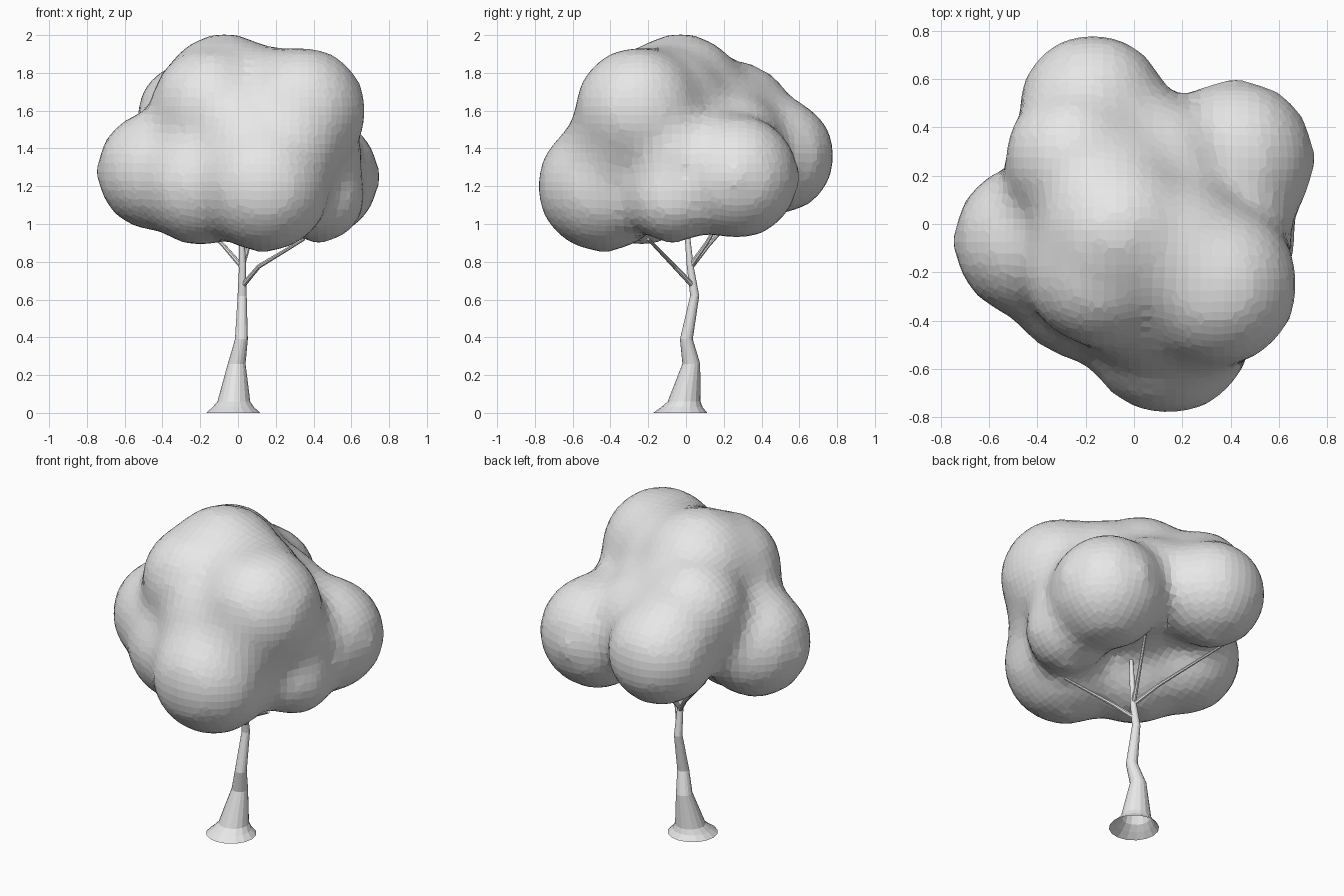
import bpy
import bmesh
from math import cos, sin, tau
from mathutils import Vector, Matrix

if "Cube" in bpy.data.objects:
    bpy.data.objects.remove(bpy.data.objects["Cube"], do_unlink=True)

grey = bpy.data.materials.new("light_grey")
grey.use_nodes = True
grey.diffuse_color = (0.8, 0.8, 0.8, 1)
grey.node_tree.nodes["Principled BSDF"].inputs["Base Color"].default_value = (0.8, 0.8, 0.8, 1)


def add_object(name, bm):
    mesh = bpy.data.meshes.new(name)
    bm.to_mesh(mesh)
    bm.free()
    mesh.materials.append(grey)
    obj = bpy.data.objects.new(name, mesh)
    bpy.context.scene.collection.objects.link(obj)
    return obj


def tube(name, path, sides, level=False):
    """Loft rings along (x, y, z, radius) points; level keeps rings horizontal."""
    bm = bmesh.new()
    points = [Vector(p[:3]) for p in path]
    rings = []
    for i, p in enumerate(points):
        along = points[min(i + 1, len(points) - 1)] - points[max(i - 1, 0)]
        turn = Matrix.Identity(3) if level else along.to_track_quat("Z", "Y").to_matrix()
        r = path[i][3]
        rings.append([bm.verts.new(p + turn @ Vector((r * cos(tau * k / sides), r * sin(tau * k / sides), 0)))
                      for k in range(sides)])
    for low, high in zip(rings, rings[1:]):
        for k in range(sides):
            n = (k + 1) % sides
            bm.faces.new((low[k], low[n], high[n], high[k]))
    bm.faces.new(rings[-1])
    return add_object(name, bm)


# Trunk: crooked, flared at the foot, open underneath
tube("trunk", [
    (-0.025, -0.03, 0.0, 0.143),
    (-0.025, -0.022, 0.03, 0.110),
    (-0.022, -0.01, 0.06, 0.087),
    (-0.007, 0.028, 0.26, 0.047),
    (0.018, 0.002, 0.39, 0.034),
    (0.022, 0.046, 0.62, 0.024),
    (0.024, 0.022, 0.78, 0.018),
    (0.015, -0.01, 1.12, 0.010),
], 16, level=True)

# Branches forking off the upper trunk
branches = {
    "front_branch": [(0.03, 0.03, 0.68, 0.014), (0.11, -0.06, 0.775, 0.012), (0.35, -0.2, 0.92, 0.008)],
    "back_branch": [(0.024, 0.025, 0.77, 0.014), (-0.08, 0.12, 0.89, 0.011), (-0.41, 0.4, 1.2, 0.007)],
    "upper_branch": [(0.024, 0.025, 0.78, 0.014), (0.06, 0.11, 0.9, 0.011), (0.12, 0.26, 1.16, 0.008)],
}
for name, path in branches.items():
    tube(name, path, 8)

# Canopy: overlapping globes (x, y, z, radius) melted into one faceted mass
globes = [
    # outer lobes
    (-0.43, -0.07, 1.28, 0.325),
    (-0.17, 0.48, 1.36, 0.315),
    (-0.25, 0.27, 1.57, 0.295),
    (0.42, 0.27, 1.25, 0.335),
    (0.34, -0.25, 1.60, 0.345),
    (0.14, -0.44, 1.20, 0.355),
    (-0.20, -0.24, 1.21, 0.33),
    (-0.07, -0.03, 1.67, 0.345),
    (-0.14, -0.19, 1.62, 0.325),
    (0.43, -0.07, 1.14, 0.25),
    # inner lobes filling the hollows
    (0.14, -0.12, 1.60, 0.35),
    (0.26, -0.33, 1.42, 0.31),
    (0.06, -0.30, 1.44, 0.32),
    (0.38, -0.06, 1.36, 0.28),
    (0.10, 0.24, 1.42, 0.29),
    (-0.12, 0.20, 1.52, 0.31),
    (0.05, 0.02, 1.42, 0.33),
]
bm = bmesh.new()
for x, y, z, r in globes:
    bmesh.ops.create_icosphere(bm, subdivisions=4, radius=r, matrix=Matrix.Translation((x, y, z)))
canopy = add_object("canopy", bm)
remesh = canopy.modifiers.new("melt", "REMESH")
remesh.mode = "VOXEL"
remesh.voxel_size = 0.05
soften = canopy.modifiers.new("soften", "SMOOTH")
soften.factor = 0.5
soften.iterations = 16
